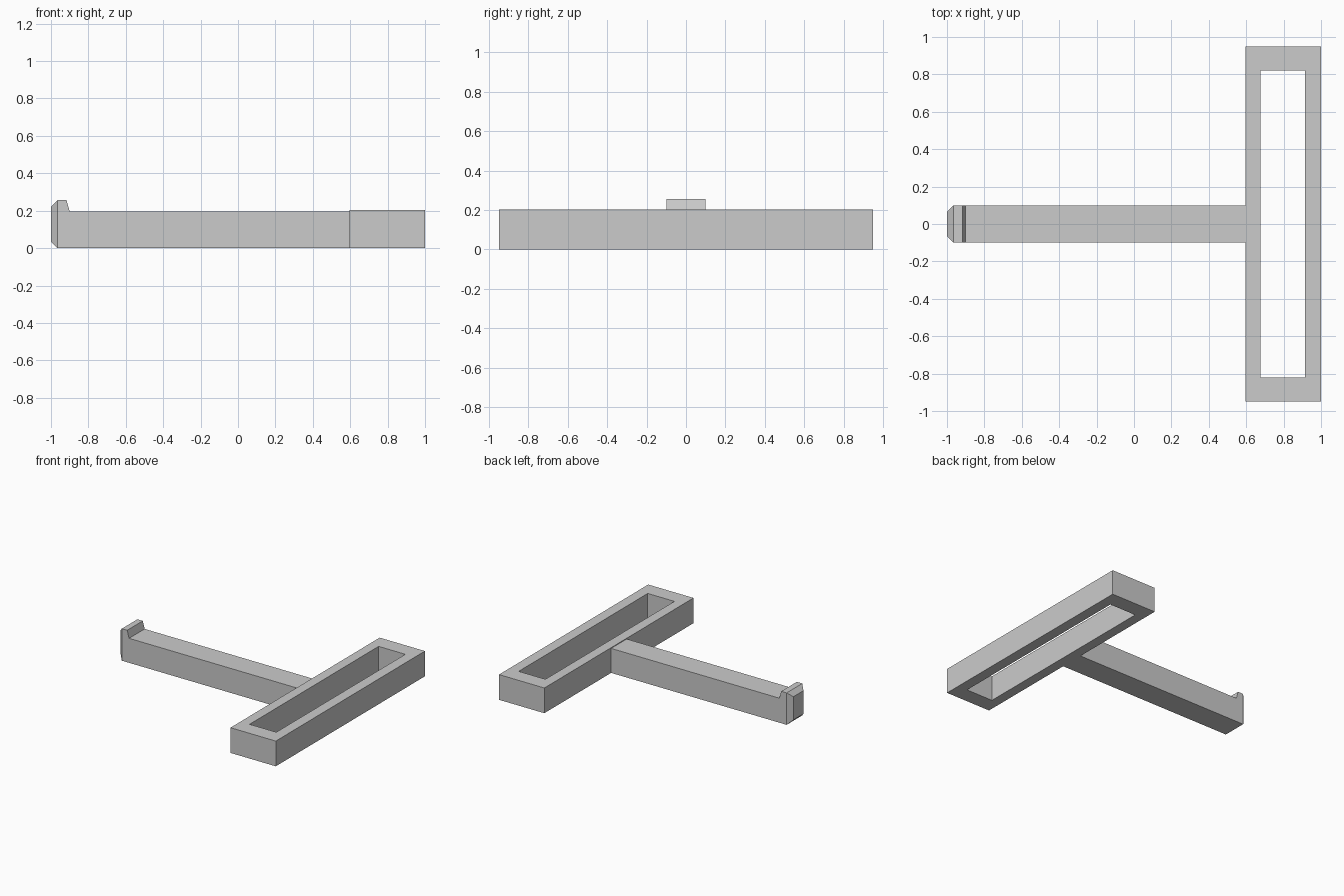
import bpy
import bmesh

cube = bpy.data.objects.get("Cube")
if cube:
    bpy.data.objects.remove(cube, do_unlink=True)

# Single plain grey finish
grey = bpy.data.materials.new("plain_grey")
grey.use_nodes = True
colour = (0.6, 0.6, 0.6, 1)
grey.diffuse_color = colour
grey.node_tree.nodes["Principled BSDF"].inputs["Base Color"].default_value = colour


def extrude_profile(bm, points, offset):
    """Make a flat face from points and extrude it into a solid."""
    face = bm.faces.new([bm.verts.new(p) for p in points])
    result = bmesh.ops.extrude_face_region(bm, geom=[face], use_keep_orig=True)
    verts = [g for g in result["geom"] if isinstance(g, bmesh.types.BMVert)]
    bmesh.ops.translate(bm, verts=verts, vec=offset)
    bmesh.ops.recalc_face_normals(bm, faces=bm.faces)


def finish(bm, name):
    mesh = bpy.data.meshes.new(name)
    bm.to_mesh(mesh)
    bm.free()
    mesh.materials.append(grey)
    obj = bpy.data.objects.new(name, mesh)
    bpy.context.collection.objects.link(obj)
    return obj


# Arm with a raised lip: side profile extruded across the width
half_width, arm_top, lip_top = 0.099, 0.197, 0.257
tip_x, chamfer = -0.965, 0.035
profile = [(tip_x, 0), (0.597, 0), (0.597, arm_top), (-0.9, arm_top),
           (-0.917, lip_top), (tip_x, lip_top)]
bm = bmesh.new()
extrude_profile(bm, [(x, -half_width, z) for x, z in profile],
                (0, 2 * half_width, 0))

# Chamfered tip
tip = [f for f in bm.faces if f.normal.x < -0.99]
bmesh.ops.inset_region(bm, faces=tip, thickness=chamfer, depth=chamfer,
                       use_even_offset=True)
finish(bm, "hook_arm")

# Rectangular crossbar frame: outer and inner loops bridged, then extruded
x0, x1, y1 = 0.597, 1.0, 0.948
ix0, ix1, iy1 = 0.677, 0.915, 0.82
frame_top = 0.203


def ring(xa, xb, y):
    return [(xa, -y, 0), (xb, -y, 0), (xb, y, 0), (xa, y, 0)]


bm = bmesh.new()
outer = [bm.verts.new(p) for p in ring(x0, x1, y1)]
inner = [bm.verts.new(p) for p in ring(ix0, ix1, iy1)]
for i in range(4):
    j = (i + 1) % 4
    bm.faces.new((outer[i], outer[j], inner[j], inner[i]))
result = bmesh.ops.extrude_face_region(bm, geom=bm.faces[:], use_keep_orig=True)
raised = [g for g in result["geom"] if isinstance(g, bmesh.types.BMVert)]
bmesh.ops.translate(bm, verts=raised, vec=(0, 0, frame_top))
bmesh.ops.recalc_face_normals(bm, faces=bm.faces)
finish(bm, "crossbar_frame")
